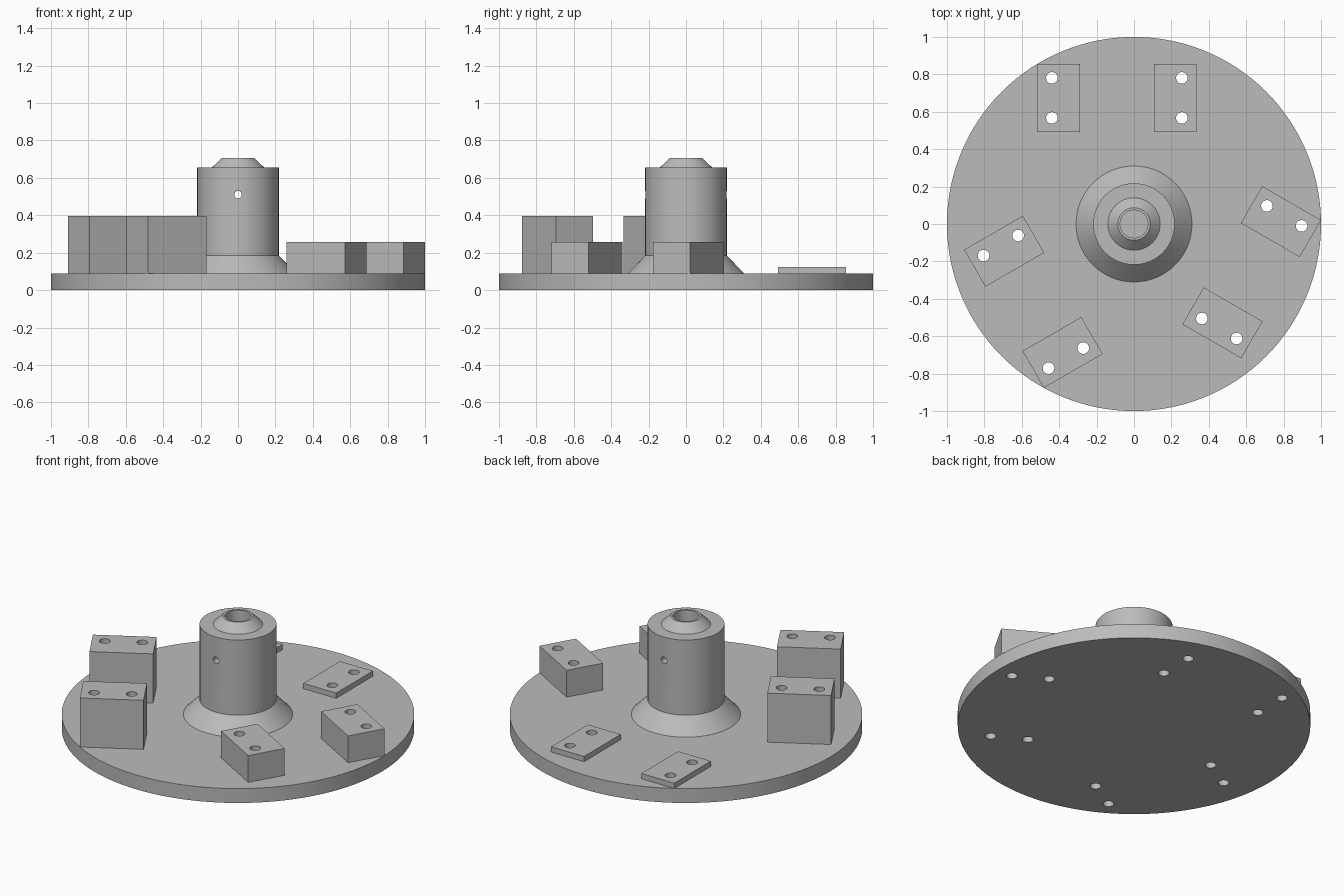
import bpy
import bmesh
from math import radians, pi
from mathutils import Matrix, Vector

cube = bpy.data.objects.get("Cube")
if cube:
    bpy.data.objects.remove(cube, do_unlink=True)

grey = bpy.data.materials.new("machined grey")
grey.use_nodes = True
colour = (0.5, 0.5, 0.5, 1)
grey.diffuse_color = colour
grey.node_tree.nodes["Principled BSDF"].inputs["Base Color"].default_value = colour


def make_object(name, bm):
    bmesh.ops.recalc_face_normals(bm, faces=bm.faces)
    mesh = bpy.data.meshes.new(name)
    bm.to_mesh(mesh)
    bm.free()
    mesh.materials.append(grey)
    obj = bpy.data.objects.new(name, mesh)
    bpy.context.collection.objects.link(obj)
    return obj


def revolve(name, profile, steps):
    """Spin an (r, z) profile that starts and ends on the axis."""
    bm = bmesh.new()
    verts = [bm.verts.new((r, 0, z)) for r, z in profile]
    edges = [bm.edges.new(pair) for pair in zip(verts, verts[1:])]
    bmesh.ops.spin(bm, geom=verts + edges, cent=(0, 0, 0), axis=(0, 0, 1),
                   angle=2 * pi, steps=steps, use_merge=True)
    bmesh.ops.remove_doubles(bm, verts=bm.verts, dist=0.0001)
    return make_object(name, bm)


def add_rod(bm, radius, length, matrix):
    bmesh.ops.create_cone(bm, cap_ends=True, segments=32, radius1=radius,
                          radius2=radius, depth=length, matrix=matrix)


def drill(obj, cutter):
    mod = obj.modifiers.new("holes", "BOOLEAN")
    mod.operation = "DIFFERENCE"
    mod.solver = "EXACT"
    mod.object = cutter


def apply_and_smooth(obj):
    bpy.ops.object.select_all(action="DESELECT")
    obj.select_set(True)
    bpy.context.view_layer.objects.active = obj
    for mod in list(obj.modifiers):
        bpy.ops.object.modifier_apply(modifier=mod.name)
    bpy.ops.object.shade_smooth_by_angle(angle=radians(25))


BASE = 0.09

# Round base plate and central hub with flared foot and blind bore
base = revolve("base_plate", [(0, 0), (1, 0), (1, BASE), (0, BASE)], 128)
hub = revolve("hub", [(0, BASE), (0.31, BASE), (0.218, 0.185), (0.218, 0.655),
                      (0.14, 0.655), (0.087, 0.706), (0.074, 0.706),
                      (0.074, 0.12), (0, 0.12)], 64)

# Three pairs of mounting blocks, each pair a third of a turn apart
WIDTH, LENGTH = 0.228, 0.363
pairs = [("low", 0, 0.123), ("tall", 120, 0.397), ("medium", 240, 0.258)]
sides = [("first", -0.404, -0.035), ("second", 0.221, 0.035)]
holes = bmesh.new()
blocks = []
for height_name, angle, top in pairs:
    turn = Matrix.Rotation(radians(angle), 4, "Z")
    for side_name, x, hole_shift in sides:
        bm = bmesh.new()
        place = Matrix.Translation((x, 0.674, (BASE + top) / 2))
        scale = Matrix.Diagonal((WIDTH, LENGTH, top - BASE, 1))
        bmesh.ops.create_cube(bm, size=1, matrix=turn @ place @ scale)
        blocks.append(make_object(f"{height_name}_block_{side_name}", bm))
        for y in (0.567, 0.781):
            spot = Matrix.Translation((x + hole_shift, y, 0.2))
            add_rod(holes, 0.031, 1, turn @ spot)
hole_cutter = make_object("bolt_hole_cutter", holes)

# Cross pin hole through the hub
pin = bmesh.new()
add_rod(pin, 0.02, 1, Matrix.Translation((0, 0, 0.51)) @ Matrix.Rotation(pi / 2, 4, "X"))
pin_cutter = make_object("pin_hole_cutter", pin)

for part in [base] + blocks:
    drill(part, hole_cutter)
drill(hub, pin_cutter)
for part in [base, hub] + blocks:
    apply_and_smooth(part)
for cutter in (hole_cutter, pin_cutter):
    bpy.data.objects.remove(cutter, do_unlink=True)
